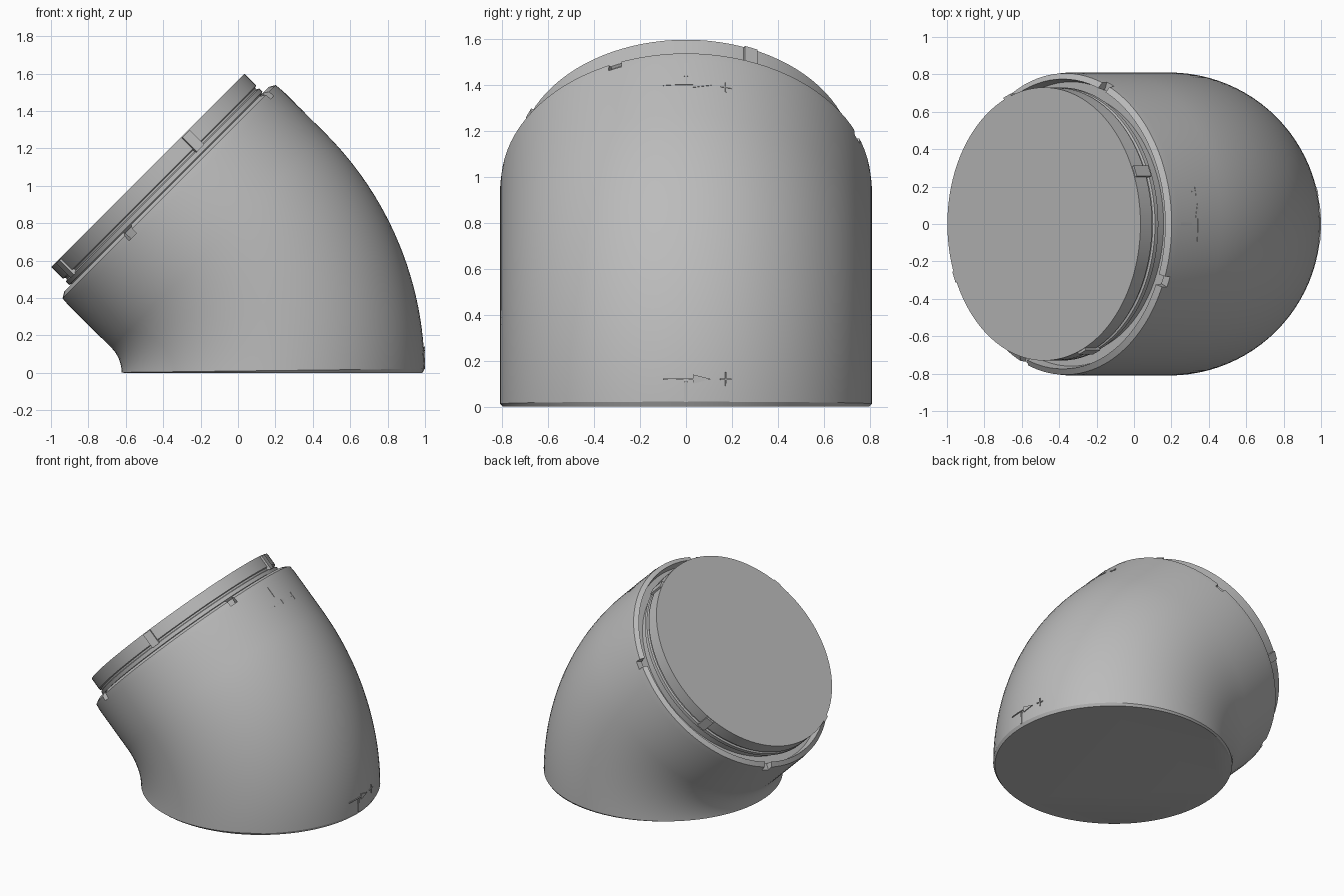
import bpy, bmesh
from math import radians, cos, sin, pi
from mathutils import Matrix, Vector

if "Cube" in bpy.data.objects:
    bpy.data.objects.remove(bpy.data.objects["Cube"])

SEGMENTS = 96
RADIUS = 0.81
BEND = 1.0                       # centreline radius of the elbow
BASE_X = 0.188
TILT = radians(45)

grey = bpy.data.materials.new("plain_grey")
grey.use_nodes = True
grey.diffuse_color = (0.5, 0.5, 0.5, 1)
grey.node_tree.nodes["Principled BSDF"].inputs["Base Color"].default_value = grey.diffuse_color

# Frame of the tilted mouth: local z runs along the outlet axis
mouth = Matrix.Translation((-0.372, 0, 0.972)) @ Matrix.Rotation(-TILT, 4, 'Y')


def finish(name, bm):
    bmesh.ops.recalc_face_normals(bm, faces=bm.faces)
    mesh = bpy.data.meshes.new(name)
    bm.to_mesh(mesh)
    bm.free()
    ob = bpy.data.objects.new(name, mesh)
    bpy.context.collection.objects.link(ob)
    mesh.materials.append(grey)
    return ob


def smooth(ob):
    bpy.ops.object.select_all(action='DESELECT')
    ob.select_set(True)
    bpy.context.view_layer.objects.active = ob
    bpy.ops.object.shade_smooth_by_angle(angle=radians(25))


def loft(name, rings):
    """Skin circles given as (frame, radius) and close both ends."""
    bm = bmesh.new()
    loops = []
    for frame, r in rings:
        angles = [2 * pi * i / SEGMENTS for i in range(SEGMENTS)]
        loops.append([bm.verts.new(frame @ Vector((r * cos(a), r * sin(a), 0))) for a in angles])
    for low, high in zip(loops, loops[1:]):
        for i in range(SEGMENTS):
            j = (i + 1) % SEGMENTS
            bm.faces.new((low[i], low[j], high[j], high[i]))
    bm.faces.new(loops[0])
    bm.faces.new(loops[-1])
    return finish(name, bm)


def along_mouth(profile):
    return [(mouth @ Matrix.Translation((0, 0, h)), r) for h, r in profile]


def boxes(name, first_angle, radius, size, height):
    """Four boxes spaced evenly around the mouth."""
    bm = bmesh.new()
    for k in range(4):
        turn = Matrix.Rotation(radians(first_angle + 90 * k), 4, 'Z')
        place = mouth @ turn @ Matrix.Translation((radius, 0, height))
        bmesh.ops.create_cube(bm, size=1, matrix=place @ Matrix.Diagonal((*size, 1)))
    return finish(name, bm)


# Elbow body: chamfered foot, bend, straight outlet, rim and recess
rings = [(Matrix.Translation((BASE_X, 0, 0)), RADIUS - 0.012)]
pivot = Matrix.Translation((BASE_X - BEND, 0, 0))
STEPS = 24
for i in range(STEPS + 1):
    angle = max(0.012, TILT * i / STEPS)
    rings.append((pivot @ Matrix.Rotation(-angle, 4, 'Y') @ Matrix.Translation((BEND, 0, 0)), RADIUS))
rings += along_mouth([(-0.05, RADIUS), (-0.005, 0.806), (0.013, 0.775), (-0.05, 0.76)])
body = loft("elbow_body", rings)

# Notches cut through the rim
cutter = boxes("notch_cutter", 67.5, 0.80, (0.12, 0.06, 0.08), 0.0)
cutter.hide_render = True
cut = body.modifiers.new("notches", 'BOOLEAN')
cut.operation = 'DIFFERENCE'
cut.solver = 'EXACT'
cut.object = cutter
smooth(body)
bpy.ops.object.modifier_apply(modifier=cut.name)
bpy.data.objects.remove(cutter)
smooth(body)

# Plug with a shallow groove around it
plug = loft("plug", along_mouth([
    (-0.06, 0.70), (0.005, 0.70), (0.02, 0.73), (0.045, 0.73), (0.05, 0.718),
    (0.062, 0.718), (0.067, 0.73), (0.155, 0.73)]))
smooth(plug)

# Lugs on the side of the plug
boxes("plug_lugs", 22.5, 0.725, (0.035, 0.06, 0.11), 0.095)


def mark(name, frame, height, tick_low, tick_high):
    """Arrow, plus sign and tick wrapped on the pipe wall."""
    bm = bmesh.new()

    def bar(s0, s1, h0, h1):
        return [(s0, h0), (s1, h0), (s1, h1), (s0, h1)]

    t = 0.003
    shapes = [bar(-0.10, -0.03, height - t, height + t), bar(-0.03, 0.03, height - t, height + t),
              [(0.03, height - 0.02), (0.11, height), (0.03, height + 0.02)],
              bar(0.15, 0.20, height - t, height + t),
              bar(0.172, 0.178, height - 0.03, height + 0.03),
              bar(-0.008, 0.008, tick_low, tick_high)]
    for shape in shapes:
        inner, outer = [[bm.verts.new(frame @ Vector((r * cos(s / RADIUS), r * sin(s / RADIUS), h)))
                         for s, h in shape] for r in (RADIUS - 0.004, RADIUS + 0.003)]
        bm.faces.new(inner)
        bm.faces.new(outer)
        for i in range(len(shape)):
            j = (i + 1) % len(shape)
            bm.faces.new((inner[i], inner[j], outer[j], outer[i]))
    return finish(name, bm)


# Alignment marks at the foot and below the rim
mark("foot_alignment_mark", Matrix.Translation((BASE_X, 0, 0)), 0.12, 0.02, 0.11)
mark("rim_alignment_mark", mouth, -0.20, -0.15, -0.07)
